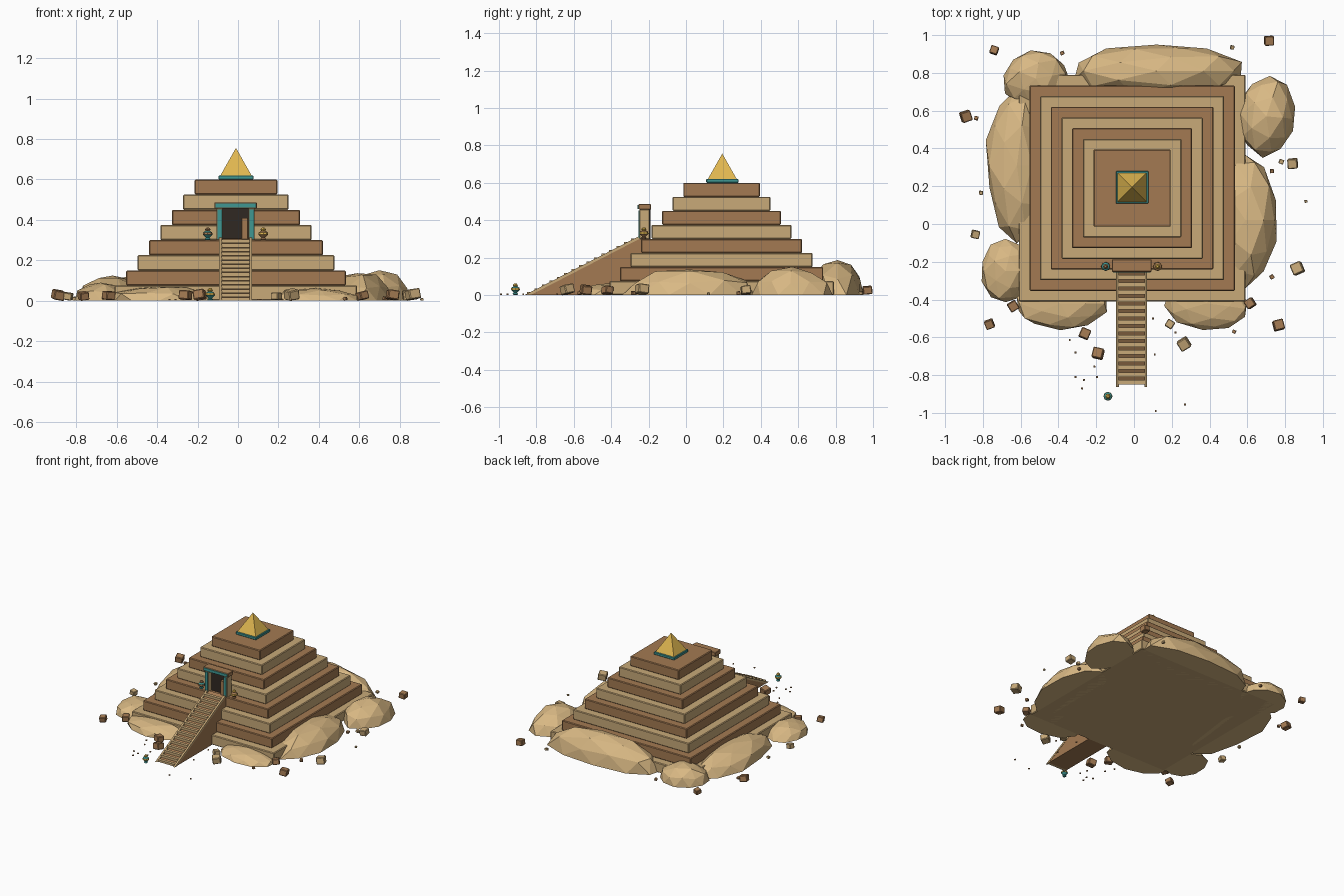
import bpy, bmesh, math, random
from mathutils import Matrix, Vector

if "Cube" in bpy.data.objects:
    bpy.data.objects.remove(bpy.data.objects["Cube"])

random.seed(4)


def material(name, r, g, b):
    m = bpy.data.materials.new(name)
    m.diffuse_color = (r, g, b, 1)
    m.use_nodes = True
    m.node_tree.nodes["Principled BSDF"].inputs["Base Color"].default_value = m.diffuse_color
    return m


SAND = material("sand", 0.69, 0.48, 0.23)
TAN = material("tan stone", 0.58, 0.40, 0.19)
BROWN = material("brown stone", 0.37, 0.195, 0.085)
TEAL = material("teal", 0.05, 0.31, 0.29)
GOLD = material("gold", 0.74, 0.47, 0.08)
DARK = material("dark opening", 0.03, 0.022, 0.016)
CX, CY = -0.01, 0.19


def finish(name, bm, mats, bevel=0):
    mesh = bpy.data.meshes.new(name)
    bmesh.ops.recalc_face_normals(bm, faces=bm.faces)
    bm.to_mesh(mesh)
    bm.free()
    ob = bpy.data.objects.new(name, mesh)
    bpy.context.collection.objects.link(ob)
    for m in mats:
        mesh.materials.append(m)
    if bevel:
        mod = ob.modifiers.new("bevel", 'BEVEL')
        mod.width, mod.segments = bevel, 1
    return ob


def box(name, x0, x1, y0, y1, z0, z1, mat, bevel=0):
    bm = bmesh.new()
    bmesh.ops.create_cube(bm, size=1)
    for v in bm.verts:
        v.co = Vector((x1 if v.co.x > 0 else x0, y1 if v.co.y > 0 else y0,
                       z1 if v.co.z > 0 else z0))
    return finish(name, bm, [mat], bevel)


def side_prism(name, x0, x1, profile, mat):
    """Extrude a (y, z) outline along x."""
    bm = bmesh.new()
    face = bm.faces.new([bm.verts.new((x0, y, z)) for y, z in profile])
    new = bmesh.ops.extrude_face_region(bm, geom=[face])["geom"]
    bmesh.ops.translate(bm, vec=(x1 - x0, 0, 0),
                        verts=[v for v in new if isinstance(v, bmesh.types.BMVert)])
    return finish(name, bm, [mat])


# Stepped tiers
for i in range(8):
    h = 0.60 - 0.0565 * i
    box(f"tier_{i + 1}", CX - h, CX + h, CY - h, CY + h, 0.075 * i, 0.075 * (i + 1),
        BROWN if i % 2 else TAN, 0.005)

# Capstone
box("capstone_base", CX - .086, CX + .086, CY - .082, CY + .09, .6, .62, TEAL, .003)
bm = bmesh.new()
bmesh.ops.create_cone(bm, cap_ends=True, segments=4, radius1=.077 * math.sqrt(2), radius2=0,
                      depth=.136, matrix=Matrix.Translation((CX, CY + .004, .688))
                      @ Matrix.Rotation(math.pi / 4, 4, 'Z'))
finish("capstone", bm, [GOLD])

# Stairway: wedge, rails and treads
Y0, Y1, SLOPE = -0.862, -0.235, 0.515
T = Y1 - Y0
side_prism("stair_wedge", -.092, .068, [(Y0 + .03, 0), (Y1, 0), (Y1, T * SLOPE - .016)], BROWN)
for name, x in (("left_rail", -.094), ("right_rail", .056)):
    side_prism(name, x, x + .014, [(Y0, 0), (Y0 + .032, 0), (Y1 - .01, (T - .01) * SLOPE - .016),
                                   (Y1 - .01, (T - .01) * SLOPE)], TAN)
STEPS = 15
pitch = (T - .03) / STEPS
for i in range(STEPS):
    y = Y0 + .012 + i * pitch
    z = (y + pitch * .6 - Y0) * SLOPE - .003
    box(f"tread_{i + 1}", -.081, .057, y, y + pitch * .6, max(0, z - .018), z, TAN)

# Doorway
box("door_opening", -.078, .053, -.208, -.19, .3, .458, DARK)
for name, x in (("left_jamb", -.106), ("right_jamb", .052)):
    box(name, x, x + .03, -.248, -.195, .3, .456, TAN, .002)
    box(name + "_inlay", x + .005, x + .026, -.253, -.247, .305, .452, TEAL)
box("lintel", -.117, .093, -.253, -.187, .456, .486, BROWN, .003)
box("lintel_inlay", -.112, .088, -.258, -.252, .461, .482, TEAL)
box("door_slab", .018, .05, -.24, -.207, .302, .41, BROWN, .002)


# Urns, turned from a small profile
def urn(name, x, y, z, body, trim):
    profile = [(.010, 0), (.015, .006), (.009, .012), (.024, .027), (.022, .038),
               (.010, .046), (.014, .052), (.006, .062)]
    bm = bmesh.new()
    rings = [[bm.verts.new((x + r * math.cos(a * math.pi / 4), y + r * math.sin(a * math.pi / 4),
                            z + h)) for a in range(8)] for r, h in profile]
    for k in range(len(rings) - 1):
        for a in range(8):
            b = (a + 1) % 8
            f = bm.faces.new((rings[k][a], rings[k][b], rings[k + 1][b], rings[k + 1][a]))
            f.material_index = 1 if k in (3, 5, 6) else 0
    bm.faces.new(rings[0])
    bm.faces.new(rings[-1]).material_index = 1
    finish(name, bm, [body, trim])


urn("left_urn", -.15, -.225, .3, TEAL, BROWN)
urn("right_urn", .125, -.225, .3, BROWN, GOLD)
urn("path_urn", -.138, -.912, 0, TEAL, GOLD)


# Sand drifts: faceted domes cut flat at the ground
def drift(name, x, y, rx, ry, h, turn=0):
    bm = bmesh.new()
    bmesh.ops.create_icosphere(bm, subdivisions=2, radius=1)
    for v in bm.verts:
        v.co *= random.uniform(.92, 1.05)
    bmesh.ops.transform(bm, verts=bm.verts, matrix=Matrix.Translation((x, y, 0))
                        @ Matrix.Rotation(math.radians(turn), 4, 'Z')
                        @ Matrix.Diagonal((rx, ry, h, 1)))
    cut = bmesh.ops.bisect_plane(bm, geom=bm.verts[:] + bm.edges[:] + bm.faces[:],
                                 plane_co=(0, 0, 0), plane_no=(0, 0, 1), clear_inner=True)
    bmesh.ops.edgeloop_fill(bm, edges=[e for e in cut["geom_cut"]
                                       if isinstance(e, bmesh.types.BMEdge)])
    finish(name, bm, [SAND])


drift("back_drift", .12, .81, .46, .15, .195)
drift("back_left_drift", -.52, .77, .18, .155, .125, 10)
drift("left_drift", -.62, .31, .165, .41, .135)
drift("left_front_drift", -.68, -.25, .13, .17, .09)
drift("front_left_drift", -.39, -.42, .25, .145, .075)
drift("front_right_drift", .385, -.42, .235, .145, .06, -8)
drift("right_drift", .59, .02, .175, .36, .145)
drift("back_right_drift", .70, .57, .16, .215, .145, -5)

# Scattered blocks: x, y, size
brown_blocks = [(-.74, .92, .042), (-.89, .57, .055), (-.835, .56, .02), (-.765, -.53, .046),
                (-.64, -.435, .05), (-.26, -.58, .053), (-.19, -.685, .056), (.615, -.42, .048),
                (.765, -.535, .055), (.73, -.28, .022), (.73, .28, .02), (.715, .97, .05),
                (-.38, .905, .02), (.53, -.57, .018)]
tan_blocks = [(-.81, .165, .02), (-.84, -.055, .042), (.19, -.53, .042), (.265, -.635, .058),
              (.865, -.235, .06), (.84, .32, .052), (.78, .33, .024), (.91, .12, .014),
              (.52, .935, .02)]
for label, blocks, mat in (("brown_block", brown_blocks, BROWN), ("tan_block", tan_blocks, TAN)):
    for i, (x, y, s) in enumerate(blocks):
        ob = box(f"{label}_{i + 1}", -s / 2, s / 2, -s / 2, s / 2, -s * .42, s * .42, mat, s * .08)
        ob.location = (x, y, s * .52)
        ob.rotation_euler = (random.uniform(-.2, .2), random.uniform(-.2, .2),
                             random.uniform(-.6, .6))

# Tiny pebbles in front
pebbles = [(-.34, -.615), (-.31, -.68), (-.21, -.755), (-.31, -.81), (-.265, -.825), (-.275, -.87),
           (-.195, -.81), (.1, -.5), (.11, -.69), (.115, -.99), (.27, -.955), (.22, -.575)]
for i, (x, y) in enumerate(pebbles):
    box(f"pebble_{i + 1}", x - .005, x + .005, y - .005, y + .005, 0, .008, BROWN, .001)
